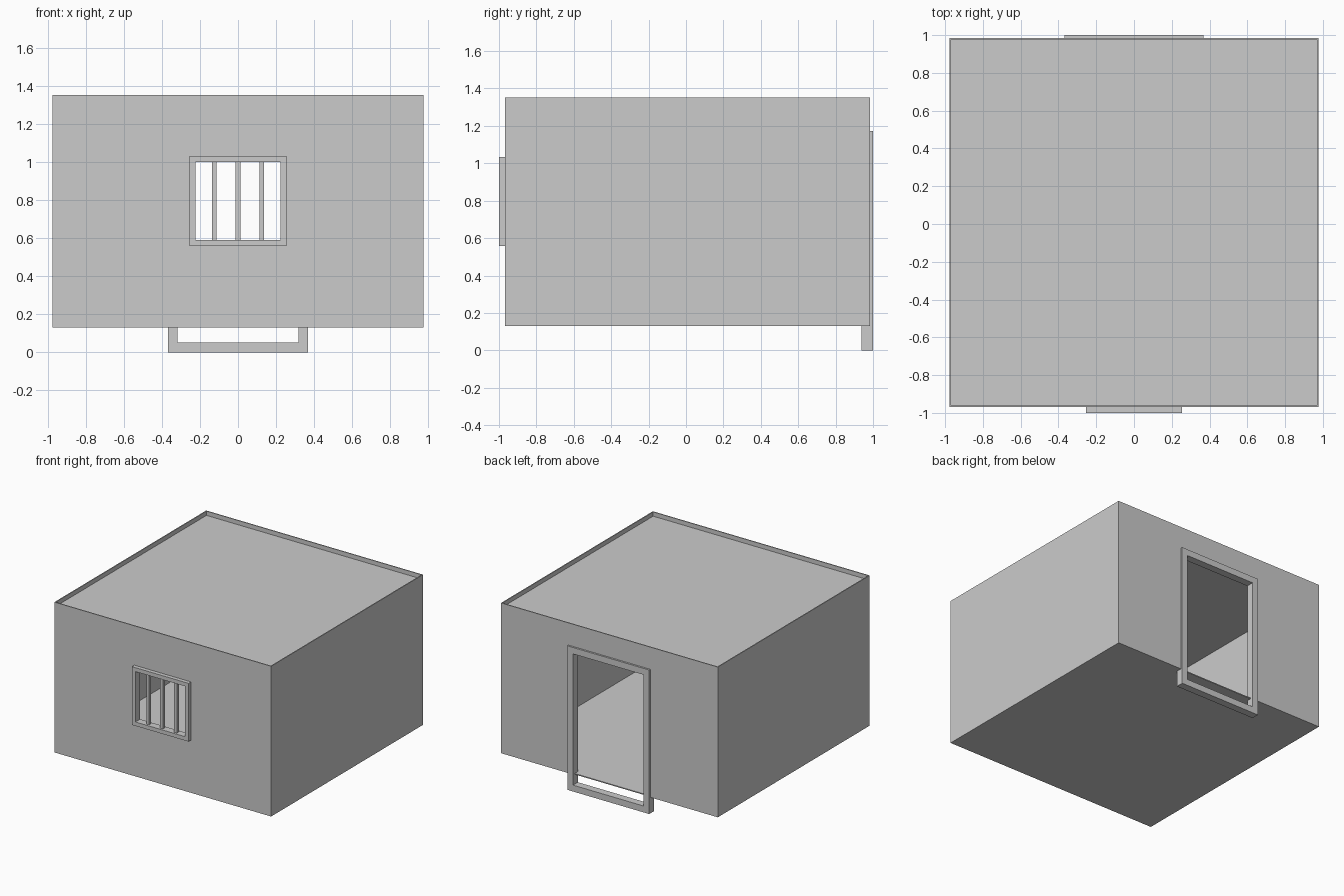
import bpy, bmesh

if "Cube" in bpy.data.objects:
    bpy.data.objects.remove(bpy.data.objects["Cube"])

# Overall dimensions
X = 0.976                   # half width
Y0, Y1 = -0.968, 0.985      # front / back faces
Z0, Z1 = 0.13, 1.353        # underside / parapet top
T = 0.008                   # thin sheet walls


def finish(name, bm):
    bmesh.ops.recalc_face_normals(bm, faces=bm.faces[:])
    mesh = bpy.data.meshes.new(name)
    bm.to_mesh(mesh)
    bm.free()
    obj = bpy.data.objects.new(name, mesh)
    bpy.context.collection.objects.link(obj)
    return obj


def prism(name, pts, y0, y1):
    """Extrude an x-z outline from y0 to y1."""
    bm = bmesh.new()
    face = bm.faces.new([bm.verts.new((x, y0, z)) for x, z in pts])
    ext = bmesh.ops.extrude_face_region(bm, geom=[face])["geom"]
    moved = [g for g in ext if isinstance(g, bmesh.types.BMVert)]
    bmesh.ops.translate(bm, verts=moved, vec=(0, y1 - y0, 0))
    return finish(name, bm)


def rect(x0, x1, z0, z1):
    return [(x0, z0), (x1, z0), (x1, z1), (x0, z1)]


def box(name, x0, x1, y0, y1, z0, z1):
    return prism(name, rect(x0, x1, z0, z1), y0, y1)


def ring(name, outer, inner, y0, y1):
    """Rectangular panel or frame with a rectangular hole."""
    bm = bmesh.new()
    loops = [[bm.verts.new((x, y, z)) for x, z in pts]
             for pts, y in ((outer, y0), (inner, y0), (inner, y1), (outer, y1))]
    for k in range(4):
        a, b = loops[k], loops[(k + 1) % 4]
        for i in range(4):
            j = (i + 1) % 4
            bm.faces.new((a[i], a[j], b[j], b[i]))
    return finish(name, bm)


# Side walls
for side, name in ((-1, "left_wall"), (1, "right_wall")):
    xs = sorted((side * X, side * (X - T)))
    box(name, xs[0], xs[1], Y0 + T, Y1 - T, Z0, Z1)

# Front wall with window opening
ring("front_wall", rect(-X, X, Z0, Z1), rect(-0.235, 0.235, 0.58, 1.01), Y0, Y0 + T)

# Back wall with doorway cut up from its bottom edge
D = 0.33
prism("back_wall", [(-X, Z0), (-D, Z0), (-D, 1.13), (D, 1.13), (D, Z0),
                    (X, Z0), (X, Z1), (-X, Z1)], Y1 - T, Y1)

# Floor flush with the underside, roof recessed below the parapet
box("floor", -X + T, X - T, Y0 + T, Y1 - T, Z0, Z0 + T)
box("roof", -X + T, X - T, Y0 + T, Y1 - T, Z1 - 0.035 - T, Z1 - 0.035)

# Door frame, hanging below the floor
ring("door_frame", rect(-0.369, 0.369, 0, 1.172), rect(-0.317, 0.317, 0.052, 1.12), 0.938, 1.0)

# Window frame and bars
ring("window_frame", rect(-0.255, 0.255, 0.559, 1.033), rect(-0.223, 0.223, 0.591, 1.001), -1.0, -0.94)
for i in (-1, 0, 1):
    x = i * 0.125
    box(f"window_bar_{i + 2}", x - 0.0125, x + 0.0125, -0.983, -0.958, 0.58, 1.01)
